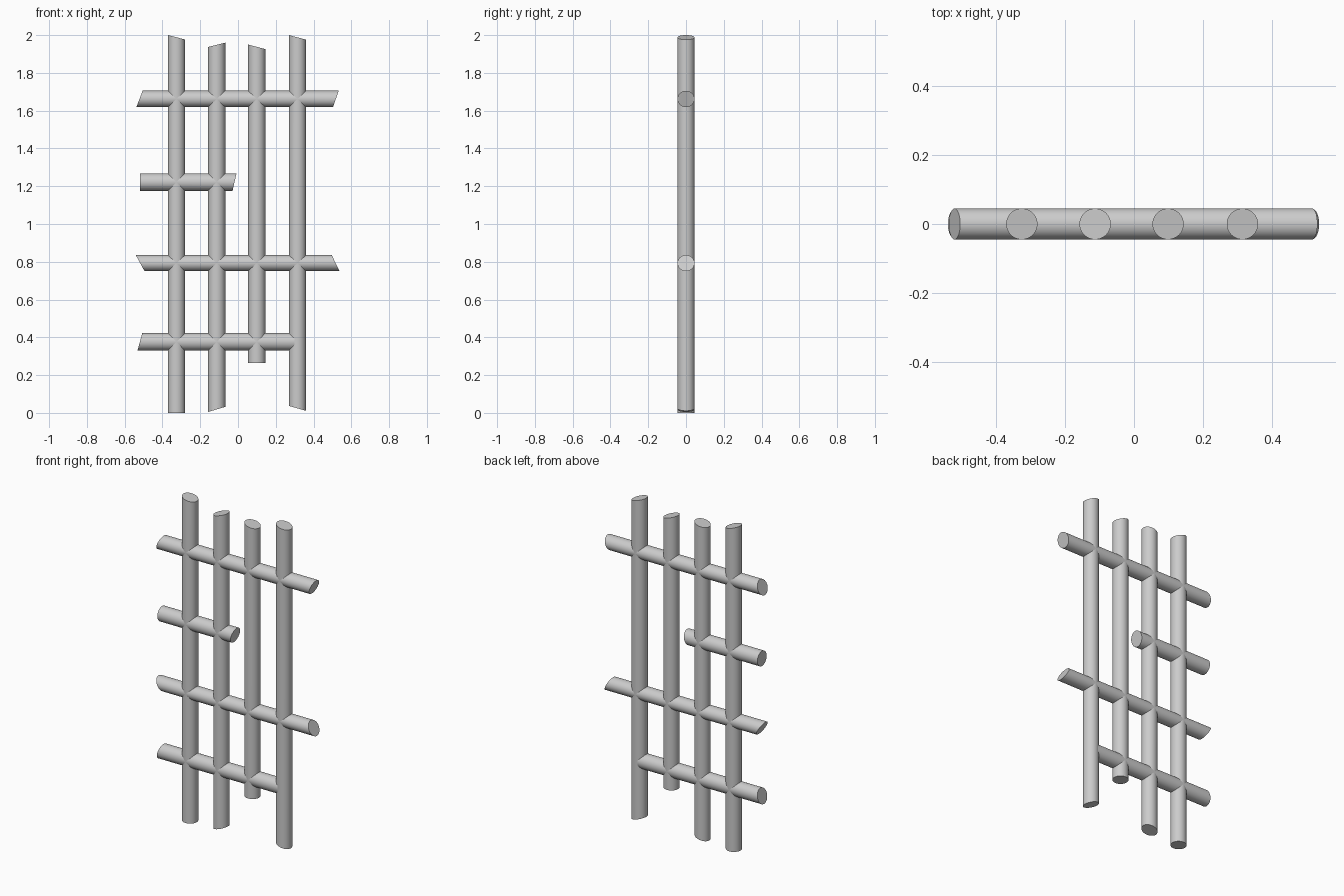
import bpy, math

if "Cube" in bpy.data.objects:
    bpy.data.objects.remove(bpy.data.objects["Cube"])

SIDES = 48
RY = 0.045


def bar(name, vertical, centre, half, start, end):
    """Round bar; start/end give the slanted cut position at the bar's low and high edge."""
    rings = []
    for lo, hi in (start, end):
        ring = []
        for i in range(SIDES):
            a = 2 * math.pi * i / SIDES
            c, s = math.cos(a), math.sin(a)
            along = (lo + hi) / 2 + (hi - lo) / 2 * c
            across = centre + half * c
            ring.append((across, RY * s, along) if vertical else (along, RY * s, across))
        rings.append(ring)
    n = SIDES
    faces = [(i, (i + 1) % n, n + (i + 1) % n, n + i) for i in range(n)]
    faces += [tuple(reversed(range(n))), tuple(range(n, 2 * n))]
    if not vertical:
        faces = [f[::-1] for f in faces]
    mesh = bpy.data.meshes.new(name)
    mesh.from_pydata(rings[0] + rings[1], [], faces)
    obj = bpy.data.objects.new(name, mesh)
    bpy.context.collection.objects.link(obj)
    bpy.ops.object.select_all(action='DESELECT')
    obj.select_set(True)
    bpy.context.view_layer.objects.active = obj
    bpy.ops.object.shade_smooth_by_angle(angle=math.radians(30))


# upright bars: x, bottom cut (left, right), top cut (left, right)
uprights = [
    (-0.326, (0.0, 0.0), (2.0, 1.977)),
    (-0.113, (0.005, 0.032), (1.937, 1.96)),
    (0.099, (0.265, 0.265), (1.95, 1.926)),
    (0.315, (0.037, 0.011), (2.0, 1.976)),
]
for k, (x, bottom, top) in enumerate(uprights, 1):
    bar(f"upright_bar_{k}", True, x, 0.0455, bottom, top)

# cross bars: z, half height, left cut (lower, upper), right cut (lower, upper)
crossbars = [
    (0.376, 0.046, (-0.532, -0.507), (0.30, 0.30)),
    (0.793, 0.0425, (-0.495, -0.541), (0.538, 0.496)),
    (1.222, 0.046, (-0.518, -0.518), (-0.029, -0.008)),
    (1.662, 0.0435, (-0.538, -0.505), (0.503, 0.533)),
]
for k, (z, half, left, right) in enumerate(crossbars, 1):
    bar(f"cross_bar_{k}", False, z, half, left, right)
